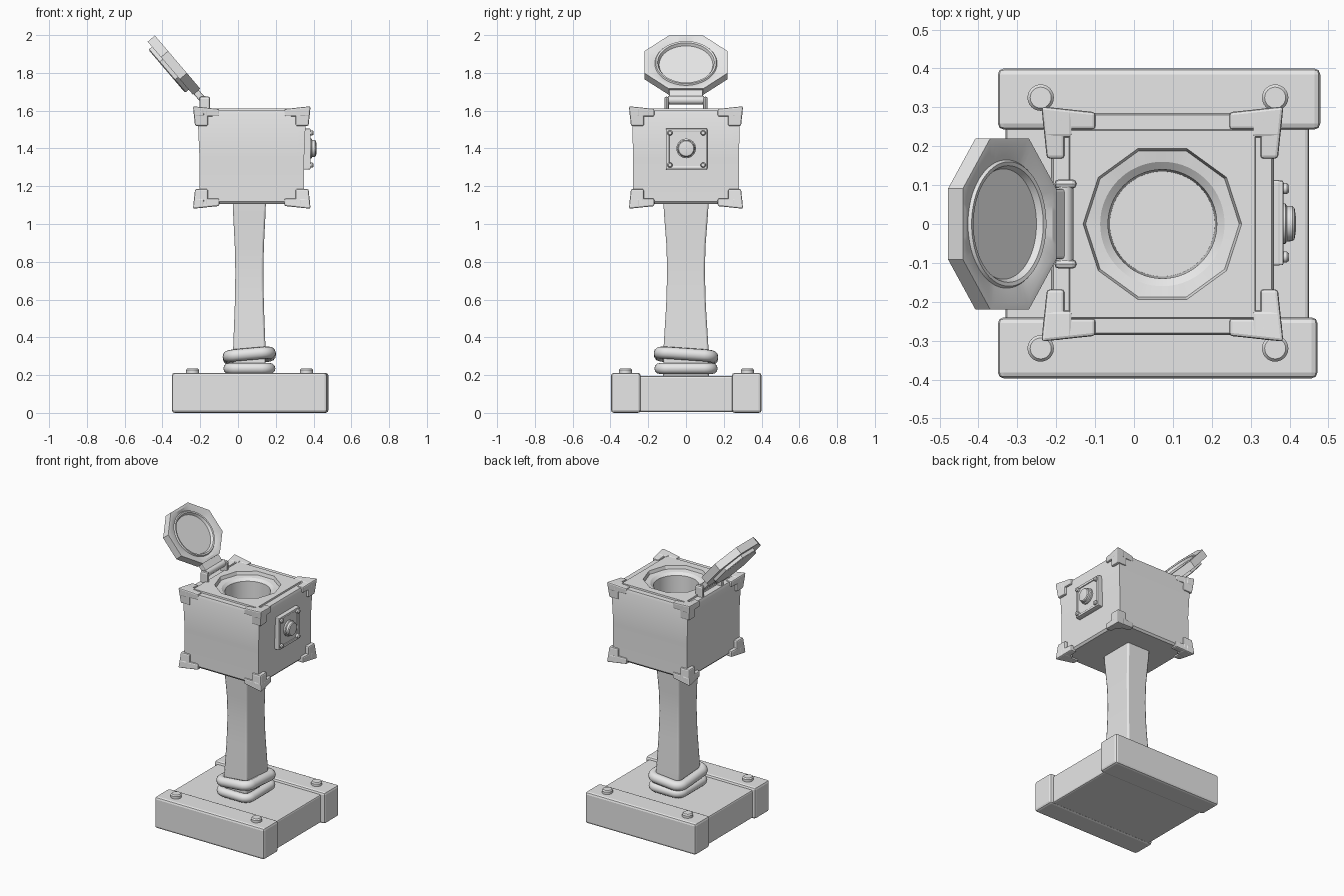
import bpy, bmesh
from math import pi, sin, cos, radians
from mathutils import Matrix, Vector

if "Cube" in bpy.data.objects:
    bpy.data.objects.remove(bpy.data.objects["Cube"])

GREY = (0.8, 0.8, 0.8, 1)
mat = bpy.data.materials.new("plain grey")
mat.use_nodes = True
mat.diffuse_color = GREY
mat.node_tree.nodes["Principled BSDF"].inputs["Base Color"].default_value = GREY


def finish(bm, name, matrix=Matrix(), bevel=0, smooth=False):
    bmesh.ops.recalc_face_normals(bm, faces=bm.faces)
    mesh = bpy.data.meshes.new(name)
    bm.to_mesh(mesh)
    bm.free()
    mesh.materials.append(mat)
    ob = bpy.data.objects.new(name, mesh)
    ob.matrix_world = matrix
    bpy.context.collection.objects.link(ob)
    if bevel:
        mod = ob.modifiers.new("bevel", "BEVEL")
        mod.width, mod.segments = bevel, 2
    if smooth:
        bpy.ops.object.select_all(action="DESELECT")
        ob.select_set(True)
        bpy.context.view_layer.objects.active = ob
        bpy.ops.object.shade_smooth_by_angle(angle=radians(25))
    return ob


def add_box(bm, lo, hi, warp=lambda p: p):
    verts = bmesh.ops.create_cube(bm, size=1)["verts"]
    for v in verts:
        v.co = warp(Vector([hi[i] if v.co[i] > 0 else lo[i] for i in range(3)]))


def box(name, lo, hi, bevel=0, matrix=Matrix()):
    bm = bmesh.new()
    add_box(bm, lo, hi)
    return finish(bm, name, matrix, bevel)


def ring(hx, hy, z, sides=0, turn=0.0, steps=80, start=0.0):
    """Loop with the outline of a polygon (sides=0 gives an ellipse)."""
    pts = []
    for i in range(steps):
        a = start + 2 * pi * i / steps
        r = 1
        if sides:
            half = pi / sides
            r = 1 / cos((a + half + turn + 1e-9) % (2 * half) - half)
        pts.append((hx * r * cos(a), hy * r * sin(a), z))
    return pts


def loft(name, rings, matrix=Matrix(), bevel=0, smooth=True):
    bm = bmesh.new()
    loops = [[bm.verts.new(p) for p in pts] for pts in rings]
    for a, b in zip(loops, loops[1:]):
        for i in range(len(a)):
            j = (i + 1) % len(a)
            bm.faces.new((a[i], a[j], b[j], b[i]))
    bm.faces.new(loops[0])
    bm.faces.new(loops[-1])
    return finish(bm, name, matrix, bevel, smooth)


# Base: middle slab, two end planks, four bolts
box("base_slab", (-0.33, -0.27, 0.005), (0.45, 0.27, 0.195), 0.01)
for side, y0, y1, x1 in (("front", -0.397, -0.24, 0.472), ("back", 0.243, 0.4, 0.479)):
    box(side + "_plank", (-0.35, y0, 0), (x1, y1, 0.212), 0.015)
    for x in (-0.24, 0.363):
        y = 0.325 if side == "back" else -0.32
        loft(side + "_bolt", [ring(0.034, 0.034, 0.2, steps=24), ring(0.034, 0.034, 0.228, steps=24),
                              ring(0.027, 0.027, 0.236, steps=24)], Matrix.Translation((x, y, 0)))

# Waisted post
post = [(0.088, 0.122, 0.19), (0.085, 0.118, 0.36), (0.077, 0.105, 0.57), (0.074, 0.1, 0.74),
        (0.077, 0.103, 0.88), (0.086, 0.117, 1.06), (0.088, 0.12, 1.13)]
loft("post", [ring(*p, sides=4, steps=4, start=pi / 4) for p in post],
     Matrix.Translation((0.06, 0, 0)), 0.01)

# Two rounded collars wrapped around the foot of the post
for name, z, rx, ry, thick in (("lower_collar", 0.235, 0, 0, 0.029), ("upper_collar", 0.302, -4, -5, 0.032)):
    curve = bpy.data.curves.new(name, "CURVE")
    curve.dimensions = "3D"
    curve.bevel_depth, curve.bevel_resolution = thick, 4
    spline = curve.splines.new("POLY")
    path = []
    for k, (sx, sy) in enumerate(((1, 1), (-1, 1), (-1, -1), (1, -1))):
        for i in range(6):
            a = (k + i / 5) * pi / 2
            path.append((sx * 0.064 + 0.045 * cos(a), sy * 0.094 + 0.045 * sin(a), 0, 1))
    spline.points.add(len(path) - 1)
    for point, co in zip(spline.points, path):
        point.co = co
    spline.use_cyclic_u = True
    spline.use_smooth = True
    curve.materials.append(mat)
    collar = bpy.data.objects.new(name, curve)
    collar.location = (0.06, 0, z)
    collar.rotation_euler = (radians(rx), radians(ry), 0)
    bpy.context.collection.objects.link(collar)

# Box body, slightly pinched, with a ten-sided recess leading into a round well
CX = 0.073
loft("box_body", [
    ring(0.265, 0.27, 1.105, 4), ring(0.277, 0.281, 1.118, 4), ring(0.277, 0.28, 1.35, 4),
    ring(0.287, 0.286, 1.585, 4), ring(0.28, 0.28, 1.602, 4), ring(0.24, 0.243, 1.602, 4),
    ring(0.238, 0.241, 1.612, 4), ring(0.194, 0.194, 1.612, 10, pi / 10),
    ring(0.188, 0.188, 1.59, 10, pi / 10), ring(0.16, 0.16, 1.585), ring(0.14, 0.14, 1.57),
    ring(0.135, 0.135, 1.3)], Matrix.Translation((CX, 0, 0)))

# Eight flared corner brackets, each with three arms
HALF = Vector((0.312, 0.303, 0.272))
for sx in (-1, 1):
    for sy in (-1, 1):
        for sz in (-1, 1):
            def warp(p):
                flare = [0.11 * max(p[(i + 1) % 3], p[(i + 2) % 3]) if p[i] == 0 else 0 for i in range(3)]
                q = HALF - p - Vector(flare)
                return Vector((CX + sx * q.x, sy * q.y, 1.352 + sz * q.z))
            bm = bmesh.new()
            add_box(bm, (0, 0, 0), (0.14, 0.06, 0.055), warp)
            add_box(bm, (0, 0, 0), (0.06, 0.135, 0.055), warp)
            add_box(bm, (0, 0, 0), (0.08, 0.08, 0.105), warp)
            finish(bm, "%s_%s_%s_bracket" % ("right" if sx < 0 else "left", "front" if sy < 0 else "back",
                                             "bottom" if sz < 0 else "top"), bevel=0.008)

# Button plate on the side, with frame, button and screws
box("button_plate", (0.345, -0.107, 1.288), (0.378, 0.113, 1.506), 0.006)
for s in (-1, 1):
    box("plate_rim_side", (0.36, 0.003 + s * 0.1 - 0.009, 1.29), (0.384, 0.003 + s * 0.1 + 0.009, 1.504), 0.004)
    box("plate_rim_edge", (0.36, -0.105, 1.397 + s * 0.099 - 0.009), (0.384, 0.111, 1.397 + s * 0.099 + 0.009), 0.004)
facing = Matrix.Rotation(pi / 2, 4, "Y")
button = [(0.052, 0), (0.052, 0.022), (0.046, 0.026), (0.045, 0.04), (0.04, 0.046), (0.02, 0.049)]
loft("button", [ring(r, r, z, steps=32) for r, z in button], Matrix.Translation((0.367, 0.001, 1.4)) @ facing)
screw = [(0.014, 0), (0.014, 0.024), (0.009, 0.03)]
for sy in (-1, 1):
    for sz in (-1, 1):
        loft("plate_screw", [ring(r, r, z, steps=16) for r, z in screw],
             Matrix.Translation((0.369, 0.003 + sy * 0.088, 1.397 + sz * 0.085)) @ facing)

# Hinge: ears, pin and the tongue that carries the lid
for s in (-1, 1):
    box("hinge_ear", (-0.205, s * 0.103 - 0.012, 1.59), (-0.147, s * 0.103 + 0.012, 1.675), 0.012)
loft("hinge_pin", [ring(0.022, 0.022, -0.095, steps=24), ring(0.022, 0.022, 0.095, steps=24)],
     Matrix.Translation((-0.178, 0, 1.655)) @ Matrix.Rotation(pi / 2, 4, "X"))

# Open eight-sided lid with a round dish inside and a raised panel outside
tilt = Matrix.Translation((-0.32, 0, 1.857)) @ Matrix.Rotation(radians(49.5), 4, "Y")
loft("lid", [
    ring(0.14, 0.15, -0.075, 8), ring(0.15, 0.16, -0.07, 8), ring(0.15, 0.16, -0.05, 8),
    ring(0.185, 0.22, -0.05, 8), ring(0.185, 0.22, 0, 8), ring(0.17, 0.2, 0, 8),
    ring(0.153, 0.165, -0.01), ring(0.148, 0.16, -0.002), ring(0.138, 0.15, -0.004),
    ring(0.13, 0.142, -0.02)], tilt)
box("hinge_tongue", (0.16, -0.09, -0.045), (0.25, 0.09, -0.01), 0.006, tilt)
